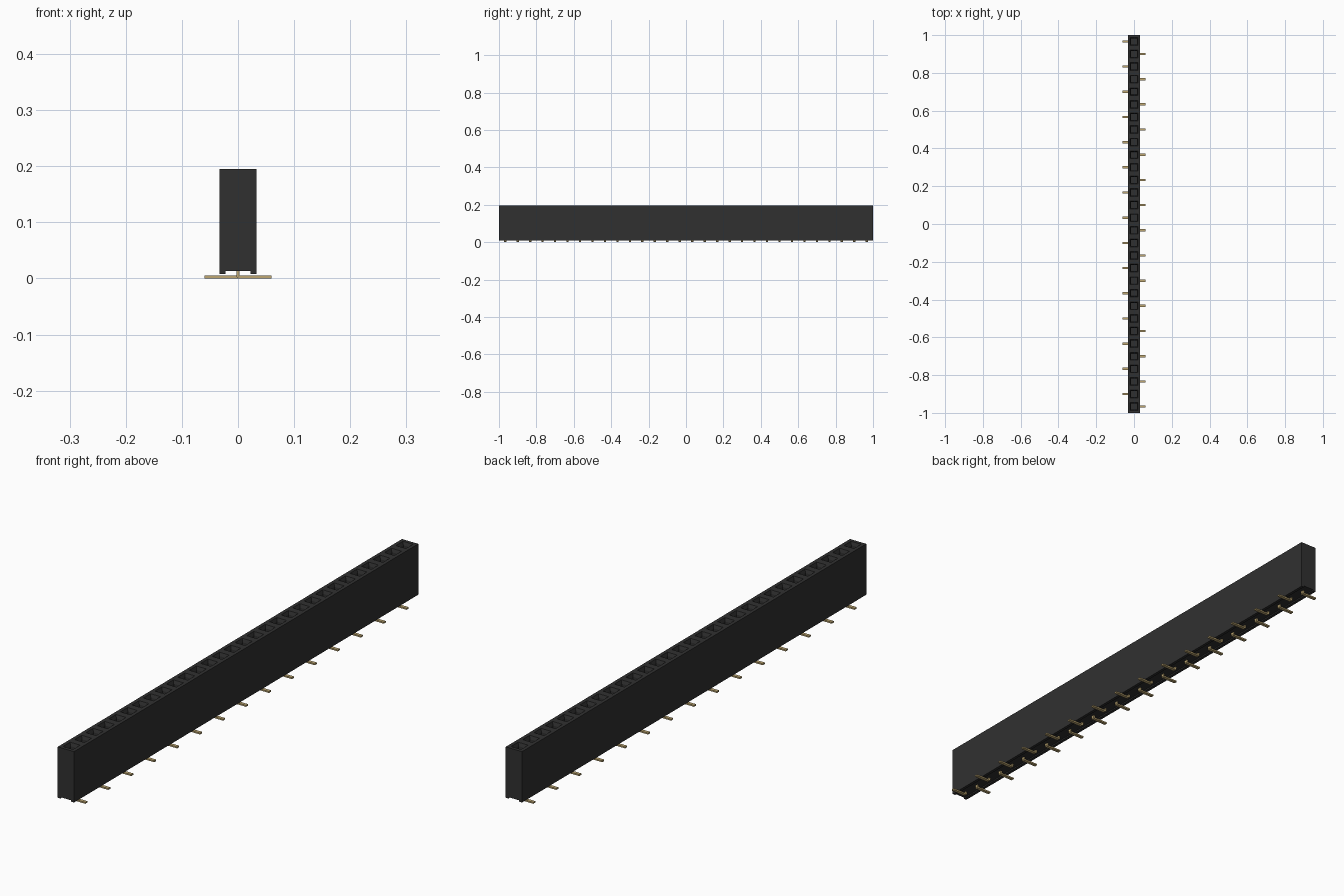
import bpy, bmesh

if "Cube" in bpy.data.objects:
    bpy.data.objects.remove(bpy.data.objects["Cube"])

COUNT = 30
PITCH = 2 / COUNT


def material(name, rgb, rough):
    m = bpy.data.materials.new(name)
    m.use_nodes = True
    m.diffuse_color = (*rgb, 1)
    b = m.node_tree.nodes["Principled BSDF"]
    b.inputs["Base Color"].default_value = (*rgb, 1)
    b.inputs["Roughness"].default_value = rough
    return m


def sweep(bm, profile, ys):
    """Extrude a closed x/z profile through the given y stations."""
    rings = [[bm.verts.new((x, y, z)) for x, z in profile] for y in ys]
    n = len(profile)
    for a, b in zip(rings, rings[1:]):
        for i in range(n):
            j = (i + 1) % n
            bm.faces.new((a[i], a[j], b[j], b[i]))
    bm.faces.new(rings[0])
    bm.faces.new(rings[-1])


def finish(bm, name, mat):
    bmesh.ops.recalc_face_normals(bm, faces=bm.faces)
    me = bpy.data.meshes.new(name)
    bm.to_mesh(me)
    bm.free()
    me.materials.append(mat)
    ob = bpy.data.objects.new(name, me)
    bpy.context.collection.objects.link(ob)
    return ob


black = material("black plastic", (0.03, 0.03, 0.03), 0.6)
gold = material("gold contact", (0.52, 0.39, 0.17), 0.4)

# Housing: long block with two standoff rails underneath
W, TOP, BASE, RAIL = 0.033, 0.195, 0.013, 0.008
bm = bmesh.new()
profile = [(-W, TOP), (-W, RAIL), (-0.022, RAIL), (-0.022, BASE),
           (0.022, BASE), (0.022, RAIL), (W, RAIL), (W, TOP)]
sweep(bm, profile, [-1 + i * PITCH for i in range(COUNT + 1)])
bmesh.ops.recalc_face_normals(bm, faces=bm.faces)

# Sockets: square mouth, funnel, then a deep shaft
tops = [f for f in bm.faces if f.normal.z > 0.9 and f.calc_center_median().z > 0.19]
for thickness, depth in ((0.018, 0), (0.006, -0.012), (0.001, -0.11)):
    bmesh.ops.inset_individual(bm, faces=tops, thickness=thickness, depth=depth)
finish(bm, "housing", black)

# Contacts: bent legs leaving on alternating sides
T, HALF = 0.003, 0.006
for i in range(COUNT):
    side = 1 if i % 2 == 0 else -1
    y = -1 + (i + 0.5) * PITCH
    leg = [(-T, 0.03), (-T, 0.003), (0, 0), (0.06, 0), (0.06, 0.0055),
           (T, 0.0055), (T, 0.03)]
    bm = bmesh.new()
    sweep(bm, [(side * x, z) for x, z in leg], [y - HALF, y + HALF])
    finish(bm, f"contact_leg_{i + 1}", gold)
